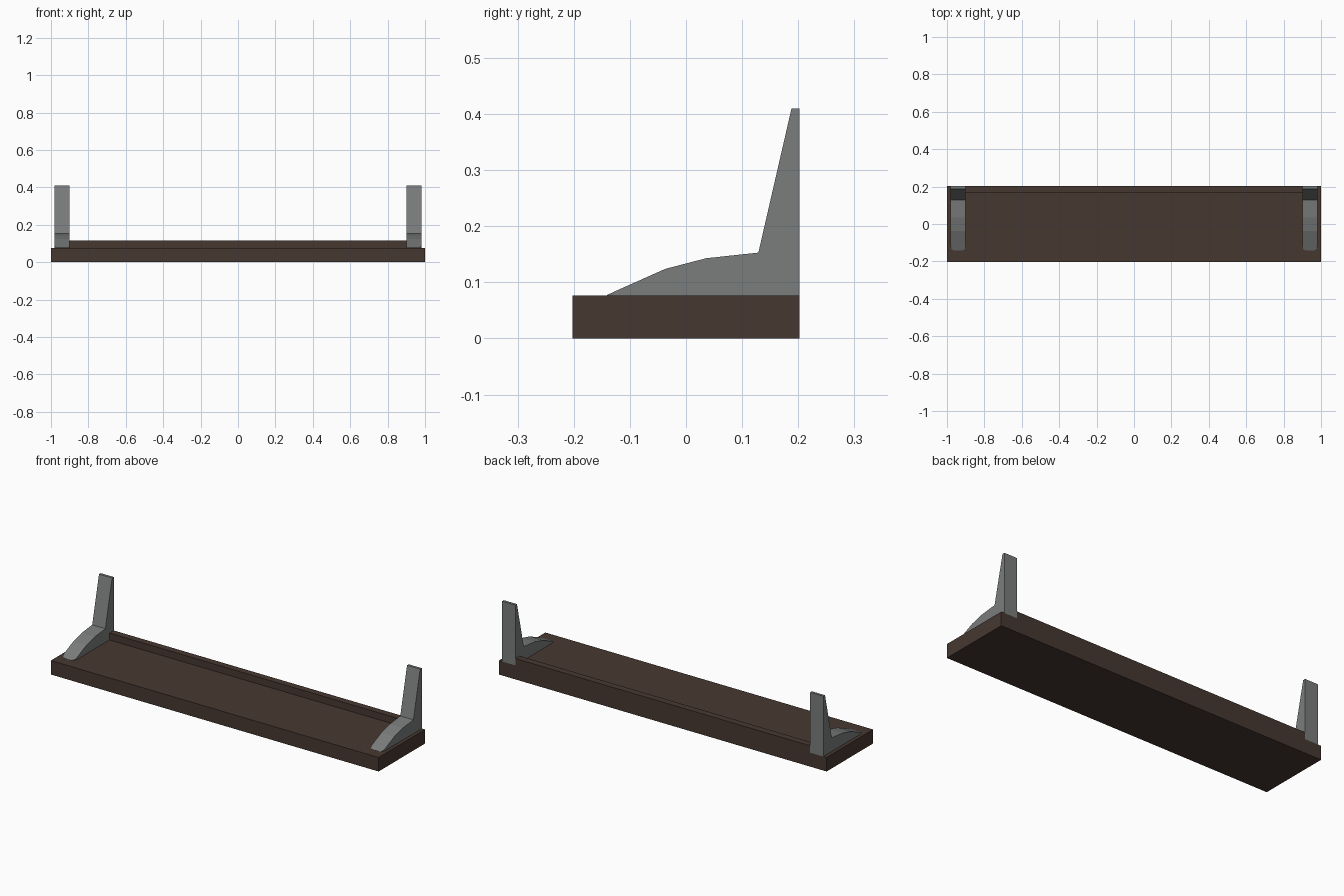
import bpy, bmesh

if "Cube" in bpy.data.objects:
    bpy.data.objects.remove(bpy.data.objects["Cube"])


def material(name, rgb):
    m = bpy.data.materials.new(name)
    m.diffuse_color = (*rgb, 1)
    m.use_nodes = True
    m.node_tree.nodes["Principled BSDF"].inputs["Base Color"].default_value = m.diffuse_color
    return m


wood = material("dark_wood", (0.062, 0.039, 0.030))
metal = material("grey_metal", (0.195, 0.205, 0.203))


def finish(name, bm, mat):
    bmesh.ops.recalc_face_normals(bm, faces=bm.faces)
    me = bpy.data.meshes.new(name)
    bm.to_mesh(me)
    bm.free()
    me.materials.append(mat)
    ob = bpy.data.objects.new(name, me)
    bpy.context.collection.objects.link(ob)
    return ob


def prism(name, profile, half_len, mat):
    """Extrude a (y, z) profile along x, centred."""
    bm = bmesh.new()
    f = bm.faces.new([bm.verts.new((-half_len, y, z)) for y, z in profile])
    r = bmesh.ops.extrude_face_region(bm, geom=[f])
    verts = [g for g in r["geom"] if isinstance(g, bmesh.types.BMVert)]
    bmesh.ops.translate(bm, vec=(2 * half_len, 0, 0), verts=verts)
    return finish(name, bm, mat)


TOP = 0.077
BACK = 0.2025

# Shelf board, and the raised lip along its back edge
prism("shelf_board", [(-BACK, 0), (BACK, 0), (BACK, TOP), (-BACK, TOP)], 1.0, wood)
prism("back_lip", [(0.165, TOP), (BACK, TOP), (BACK, 0.115), (0.165, 0.115)], 0.9, wood)

# Bracket ribs: (y, top z, half width); the front tip is rounded in plan
RIBS = [(-0.141, 0.0775, 0.022), (-0.138, 0.0788, 0.031), (-0.131, 0.082, 0.037),
        (-0.12, 0.087, 0.04), (-0.037, 0.124, 0.04), (0.036, 0.143, 0.04),
        (0.129, 0.153, 0.04), (0.188, 0.41, 0.04), (BACK, 0.41, 0.04)]


def bracket(name, cx):
    bm = bmesh.new()
    rings = []
    for y, z, w in RIBS:
        pts = [(cx - w, y, TOP), (cx + w, y, TOP), (cx + w, y, z), (cx - w, y, z)]
        rings.append([bm.verts.new(p) for p in pts])
    for a, b in zip(rings, rings[1:]):
        for i in range(4):
            j = (i + 1) % 4
            bm.faces.new((a[i], a[j], b[j], b[i]))
    bm.faces.new(rings[0])
    bm.faces.new(rings[-1])
    finish(name, bm, metal)


# One bracket near each end
bracket("left_bracket", -0.94)
bracket("right_bracket", 0.94)
